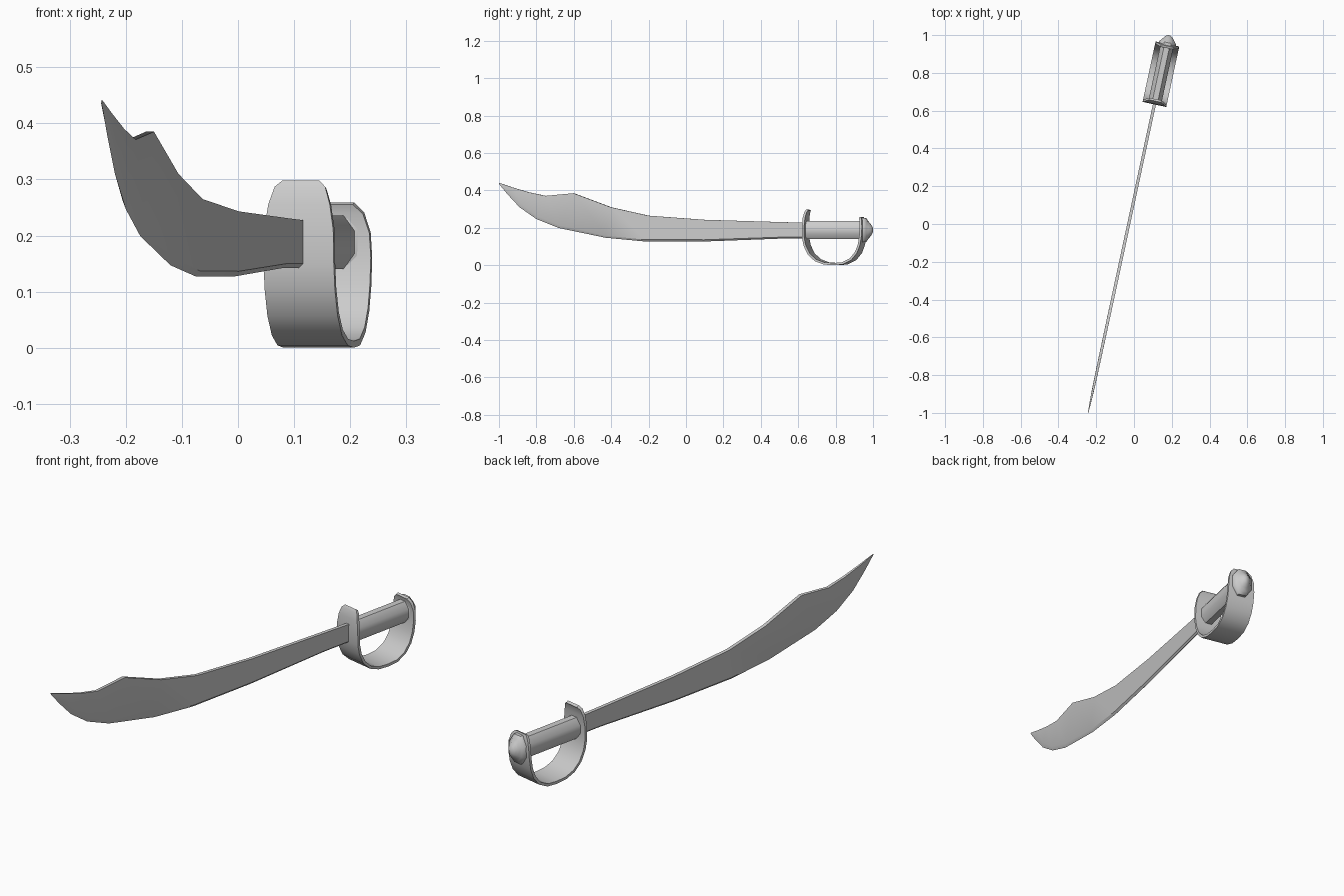
import bpy, bmesh, math
from mathutils import Vector

if "Cube" in bpy.data.objects:
    bpy.data.objects.remove(bpy.data.objects["Cube"])

ANGLE = math.atan(0.215)          # sword lies slightly turned about z
K = 1 / math.cos(ANGLE)           # side-view y -> length along the sword


def finish(name, bm, smooth=35):
    bmesh.ops.recalc_face_normals(bm, faces=bm.faces)
    mesh = bpy.data.meshes.new(name)
    bm.to_mesh(mesh)
    bm.free()
    ob = bpy.data.objects.new(name, mesh)
    bpy.context.collection.objects.link(ob)
    ob.rotation_euler.z = -ANGLE
    ob.location.x = -0.028
    bpy.ops.object.select_all(action='DESELECT')
    bpy.context.view_layer.objects.active = ob
    ob.select_set(True)
    bpy.ops.object.shade_smooth_by_angle(angle=math.radians(smooth))
    return ob


def loft(name, rings, smooth=35):
    """Skin a list of closed rings and cap both ends."""
    bm = bmesh.new()
    vr = [[bm.verts.new((x, y * K, z)) for x, y, z in r] for r in rings]
    n = len(vr[0])
    for a, b in zip(vr, vr[1:]):
        for i in range(n):
            j = (i + 1) % n
            bm.faces.new((a[i], a[j], b[j], b[i]))
    bm.faces.new(vr[0])
    bm.faces.new(vr[-1])
    return finish(name, bm, smooth)


# Blade: spine point, edge point, half thickness, bevel fraction
stations = [
    (-1.00, .441, -1.00, .435, .0015, .5),
    (-.93, .417, -.955, .380, .004, .35),
    (-.84, .390, -.890, .310, .006, .22),
    (-.75, .371, -.800, .247, .007, .12),
    (-.60, .385, -.680, .199, .0075, .08),
    (-.40, .310, -.430, .147, .008, .07),
    (-.20, .265, -.220, .127, .008, .07),
    (.10, .243, .100, .127, .008, .08),
    (.50, .231, .500, .142, .008, .09),
    (.65, .227, .650, .142, .008, .09),
]
rings = []
for yt, zt, yb, zb, t, f in stations:
    ym, zm = yb + (yt - yb) * f, zb + (zt - zb) * f
    rings.append([(-t, yt, zt), (t, yt, zt), (t, ym, zm), (0, yb, zb), (-t, ym, zm)])
loft("blade", rings)


# Grip and pommel: oval eight-sided sections
def oval(y, rx, rz, zc=.188):
    c = math.cos(math.pi / 8)
    return [(rx / c * math.cos(a), y, zc + rz / c * math.sin(a))
            for a in [math.pi / 8 + i * math.pi / 4 for i in range(8)]]


loft("grip", [oval(.642, .035, .048), oval(.95, .035, .048)], 50)
loft("pommel", [oval(y, rx, rz) for y, rx, rz in [
    (.938, .036, .052), (.945, .046, .064), (.960, .046, .064),
    (.970, .036, .050), (.982, .027, .036), (.992, .018, .024),
    (.999, .007, .010)]], 50)

# Guard: flat band swept along a knuckle-bow path (y, z, half width)
path = [
    (.656, .295, .033), (.649, .285, .046), (.642, .255, .056), (.639, .21, .063),
    (.639, .15, .064), (.648, .105, .064), (.670, .060, .064), (.705, .027, .064),
    (.750, .010, .064), (.800, .006, .064), (.850, .010, .064), (.893, .032, .064),
    (.922, .068, .064), (.938, .110, .064), (.946, .16, .064), (.947, .205, .061),
    (.943, .240, .050), (.937, .257, .033),
]
rings = []
for i, (y, z, w) in enumerate(path):
    p, q = path[max(i - 1, 0)], path[min(i + 1, len(path) - 1)]
    d = Vector((q[0] - p[0], q[1] - p[1])).normalized() * .006
    ny, nz = -d.y, d.x
    rings.append([(-w, y + ny, z + nz), (w, y + ny, z + nz),
                  (w, y - ny, z - nz), (-w, y - ny, z - nz)])
loft("guard", rings)
